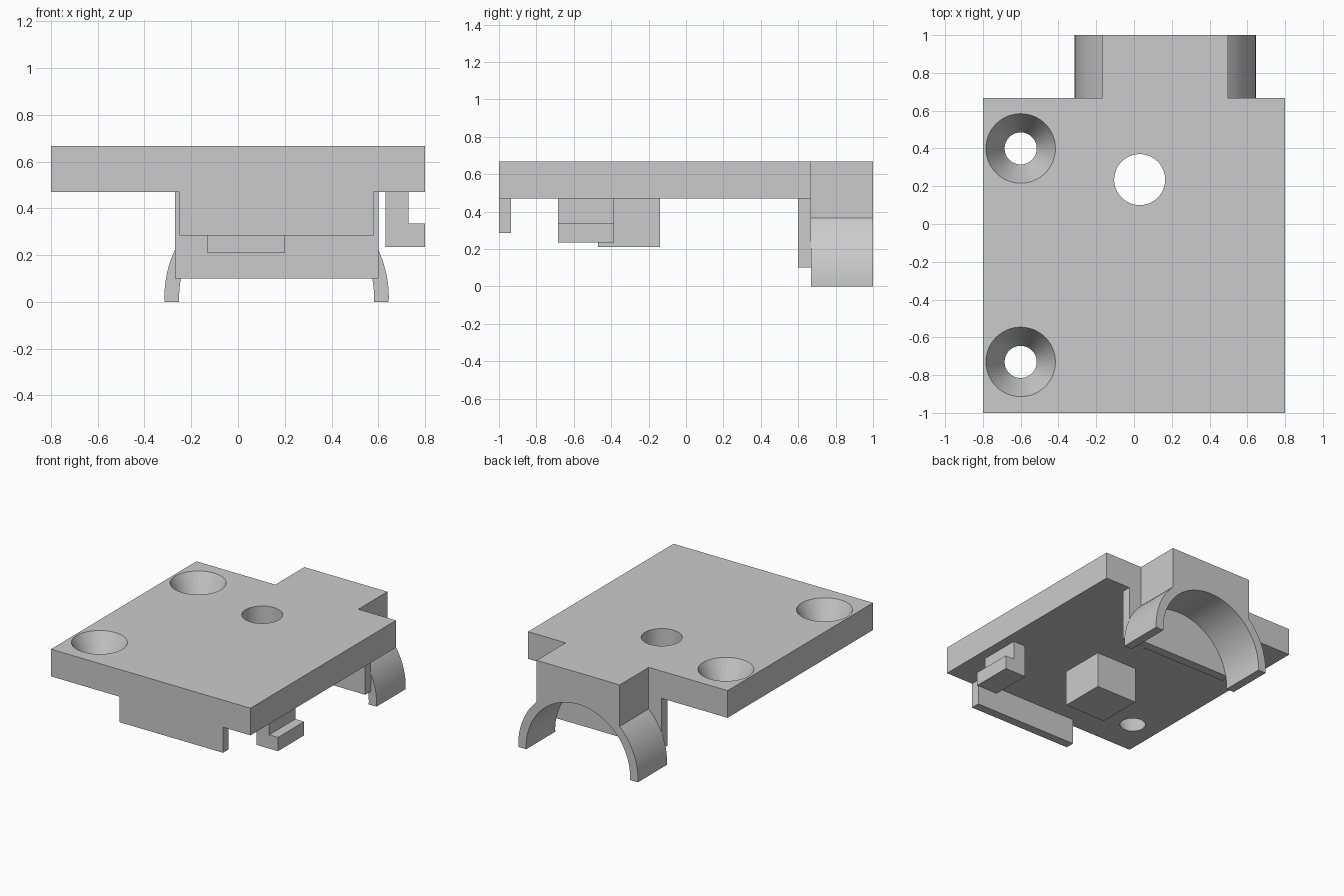
import bpy, bmesh
from math import asin, acos, pi, sin, cos, radians
from mathutils import Matrix

if "Cube" in bpy.data.objects:
    bpy.data.objects.remove(bpy.data.objects["Cube"])

grey = bpy.data.materials.new("plain grey")
grey.use_nodes = True
colour = (0.6, 0.6, 0.6, 1)
grey.diffuse_color = colour
grey.node_tree.nodes["Principled BSDF"].inputs["Base Color"].default_value = colour


def finish(name, bm):
    bmesh.ops.recalc_face_normals(bm, faces=bm.faces)
    mesh = bpy.data.meshes.new(name)
    bm.to_mesh(mesh)
    bm.free()
    obj = bpy.data.objects.new(name, mesh)
    mesh.materials.append(grey)
    bpy.context.collection.objects.link(obj)
    return obj


def extrude_y(name, outline, y0, y1):
    """Extrude an outline of (x, z) points from y0 to y1."""
    bm = bmesh.new()
    face = bm.faces.new([bm.verts.new((x, y0, z)) for x, z in outline])
    new = bmesh.ops.extrude_face_region(bm, geom=[face])["geom"]
    verts = [v for v in new if isinstance(v, bmesh.types.BMVert)]
    bmesh.ops.translate(bm, verts=verts, vec=(0, y1 - y0, 0))
    return finish(name, bm)


def box(name, x0, x1, y0, y1, z0, z1):
    return extrude_y(name, [(x0, z0), (x1, z0), (x1, z1), (x0, z1)], y0, y1)


def smooth(obj):
    bpy.ops.object.select_all(action='DESELECT')
    obj.select_set(True)
    bpy.context.view_layer.objects.active = obj
    bpy.ops.object.shade_smooth_by_angle(angle=radians(30))


def arc(radius, start, end, steps):
    angles = [start + (end - start) * i / steps for i in range(steps + 1)]
    return [(MID + radius * cos(a), ARC_Z + radius * sin(a)) for a in angles]


TOP, UNDER, BACK = 0.667, 0.47, 0.667
MID, ARC_Z, OUTER, INNER = 0.165, 0.02, 0.48, 0.417

# Base plate with two countersunk holes and one straight hole
plate = box("base_plate", -0.8, 0.8, -1, BACK, UNDER, TOP)
holes = [(-0.6, 0.4, 0.085, 0.184), (-0.6, -0.73, 0.085, 0.184),
         (0.03, 0.235, 0.135, 0.135)]
thick = TOP - UNDER
for x, y, low, high in holes:
    # Extend the taper a little past both faces for a clean cut
    slope = (high - low) / thick * 0.02
    bm = bmesh.new()
    bmesh.ops.create_cone(bm, cap_ends=True, segments=64,
                          radius1=low - slope, radius2=high + slope,
                          depth=thick + 0.04,
                          matrix=Matrix.Translation((x, y, (TOP + UNDER) / 2)))
    cutter = finish("hole_cutter", bm)
    cut = plate.modifiers.new("hole", 'BOOLEAN')
    cut.operation, cut.solver, cut.object = 'DIFFERENCE', 'EXACT', cutter
    bpy.context.view_layer.objects.active = plate
    bpy.ops.object.modifier_apply(modifier=cut.name)
    bpy.data.objects.remove(cutter)
smooth(plate)

# Rear block carried down into a half-round saddle
half = 0.333
meet = acos(half / OUTER)
foot, heel = asin(-ARC_Z / OUTER), asin(-ARC_Z / INNER)
outline = arc(OUTER, foot, meet, 16)
outline += [(MID + half, TOP), (MID - half, TOP)]
outline += arc(OUTER, pi - meet, pi - foot, 16)
outline += arc(INNER, pi - heel, heel, 48)
smooth(extrude_y("rear_saddle", outline, BACK, 1))

# Wall closing the saddle, and the front lip
box("saddle_wall", -0.27, 0.6, 0.6, BACK, 0.1, UNDER)
box("front_lip", -0.25, 0.58, -1, -0.935, 0.285, UNDER)

# Square stud and L-shaped hook under the plate
box("square_stud", -0.13, 0.2, -0.47, -0.14, 0.21, UNDER)
hook = [(0.63, UNDER), (0.63, 0.235), (0.8, 0.235), (0.8, 0.335),
        (0.73, 0.335), (0.73, UNDER)]
extrude_y("side_hook", hook, -0.685, -0.385)
